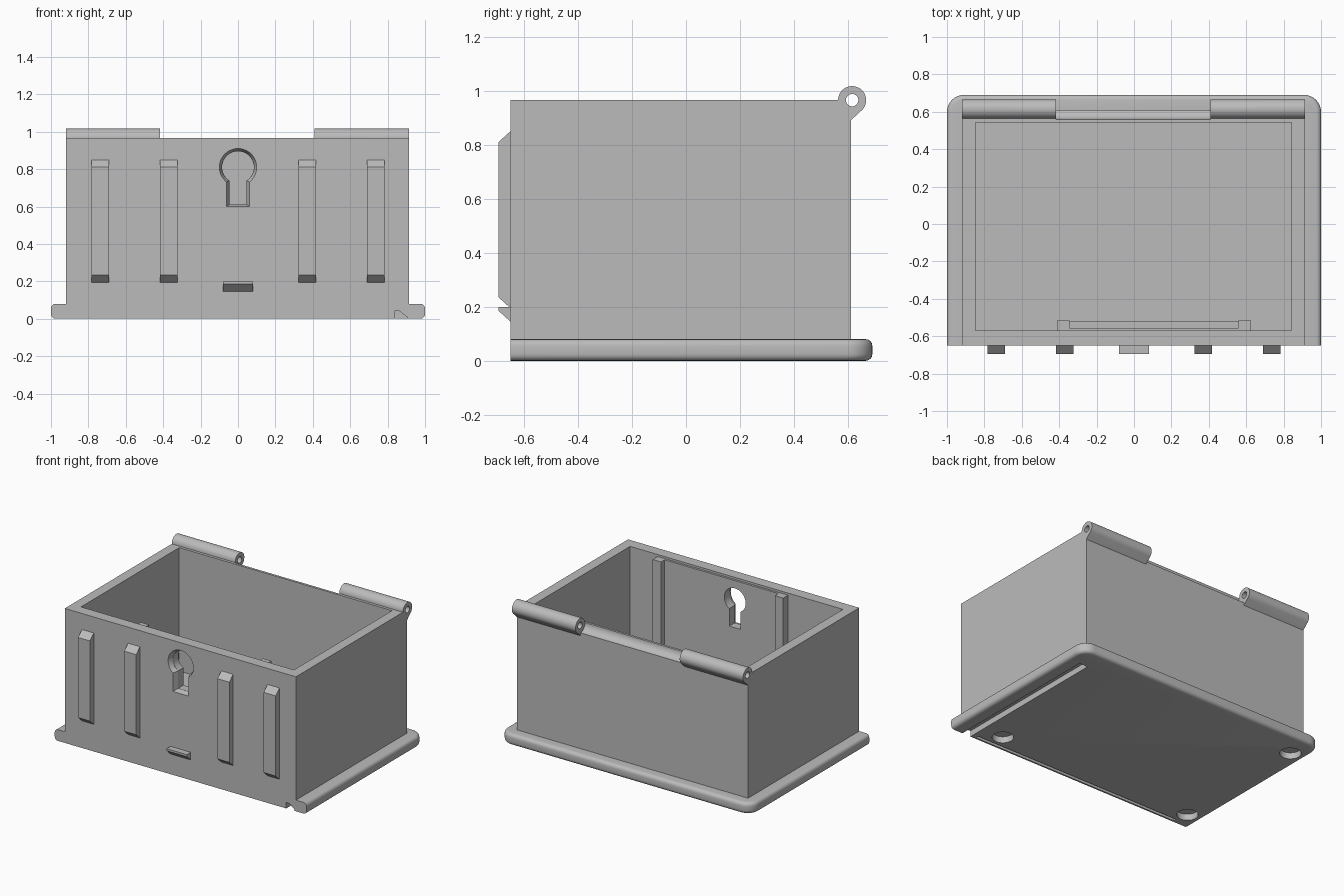
import bpy, bmesh
from math import sin, cos, pi, asin, radians

cube = bpy.data.objects.get("Cube")
if cube:
    bpy.data.objects.remove(cube, do_unlink=True)

grey = bpy.data.materials.new("light grey plastic")
grey.use_nodes = True
colour = (0.5, 0.5, 0.5, 1)
grey.diffuse_color = colour
grey.node_tree.nodes["Principled BSDF"].inputs["Base Color"].default_value = colour


def prism(name, pts, axis, a, b, end_pts=None):
    """Extrude a 2D outline along an axis, optionally tapering to end_pts."""
    def place(p, d):
        return {"x": (d, p[0], p[1]), "y": (p[0], d, p[1]), "z": (p[0], p[1], d)}[axis]
    bm = bmesh.new()
    lo = [bm.verts.new(place(p, a)) for p in pts]
    hi = [bm.verts.new(place(p, b)) for p in (end_pts or pts)]
    bm.faces.new(lo)
    bm.faces.new(hi)
    n = len(pts)
    for i in range(n):
        j = (i + 1) % n
        bm.faces.new((lo[i], lo[j], hi[j], hi[i]))
    bmesh.ops.recalc_face_normals(bm, faces=bm.faces)
    mesh = bpy.data.meshes.new(name)
    bm.to_mesh(mesh)
    bm.free()
    mesh.materials.append(grey)
    ob = bpy.data.objects.new(name, mesh)
    bpy.context.collection.objects.link(ob)
    return ob


def box(name, x0, x1, y0, y1, z0, z1):
    return prism(name, [(x0, y0), (x1, y0), (x1, y1), (x0, y1)], "z", z0, z1)


def arc(cx, cy, r, start, end, n):
    angles = [radians(start + (end - start) * i / n) for i in range(n + 1)]
    return [(cx + r * cos(t), cy + r * sin(t)) for t in angles]


def circle(cx, cy, r, n=32):
    return arc(cx, cy, r, 0, 360, n)[:-1]


def keyhole(r, w, bottom):
    """Round opening with a straight slot below it."""
    t = asin(w / r) * 180 / pi
    return arc(0, 0.81, r, -90 + t, 270 - t, 32) + [(-w, bottom), (w, bottom)]


def combine(target, other, operation):
    mod = target.modifiers.new("combine", "BOOLEAN")
    mod.operation = operation
    mod.solver = "EXACT"
    mod.object = other
    bpy.context.view_layer.objects.active = target
    bpy.ops.object.modifier_apply(modifier=mod.name)
    bpy.data.objects.remove(other, do_unlink=True)


def add(other):
    combine(body, other, "UNION")


def cut(other):
    combine(body, other, "DIFFERENCE")


FRONT, BACK, TOP, FLOOR = -0.65, 0.61, 0.965, 0.08

# Base flange: round back corners, soft edges, flat front
outline = [(-1, FRONT), (1, FRONT)] + arc(0.91, 0.6, 0.09, 0, 90, 8) + arc(-0.91, 0.6, 0.09, 90, 180, 8)
body = prism("storage_box", outline, "z", 0, FLOOR)
bm = bmesh.new()
bm.from_mesh(body.data)
soft = [e for e in bm.edges
        if abs(e.verts[0].co.z - e.verts[1].co.z) < 1e-4
        and max(v.co.y for v in e.verts) > FRONT + 0.01]
bmesh.ops.bevel(bm, geom=soft, offset=0.025, segments=4, profile=0.5, affect="EDGES")
bm.to_mesh(body.data)
bm.free()

# Walls and cavity
add(box("walls", -0.92, 0.915, FRONT, BACK, 0.03, TOP))
cut(box("cavity", -0.847, 0.843, -0.57, 0.543, FLOOR, 1.2))

# Lock guide inside the front wall
add(box("lock_backing", -0.36, 0.575, -0.6, -0.555, 0.05, 0.95))
add(box("lock_ledge", -0.36, 0.575, -0.6, -0.52, 0.05, 0.2))
for x in (-0.378, 0.592):
    add(box("lock_guide", x - 0.033, x + 0.033, -0.6, -0.515, 0.04, 0.95))

# Hinge knuckles blended into the back wall
AY, AZ = 0.615, 0.965
knuckle = [(0.6, 0.88), (BACK, 0.89)] + arc(AY, AZ, 0.052, -42, 180, 28) + [(0.575, 0.93)]
for x0, x1 in ((-0.92, -0.417), (0.41, 0.915)):
    add(prism("hinge_knuckle", knuckle, "x", x0, x1))

# Trough for the mating knuckle, and the pin hole
cut(prism("hinge_trough", circle(AY, AZ, 0.055), "x", -0.417, 0.41))
cut(prism("pin_hole", circle(AY, AZ, 0.023), "x", -1.2, 1.2))

# Keyhole with a chamfered front edge
cut(prism("keyhole_through", keyhole(0.085, 0.045, 0.612), "y", -0.8, -0.4))
cut(prism("keyhole_chamfer", keyhole(0.102, 0.064, 0.597), "y", -0.655, -0.615,
          keyhole(0.086, 0.046, 0.611)))

# Front ribs and clip
rib = [(-0.62, 0.195), (FRONT, 0.195), (-0.694, 0.235), (-0.694, 0.81), (FRONT, 0.85), (-0.62, 0.85)]
for x in (-0.737, -0.37, 0.37, 0.737):
    add(prism("front_rib", rib, "x", x - 0.047, x + 0.047))
clip = [(-0.62, 0.145), (FRONT, 0.145), (-0.694, 0.185), (-0.694, 0.2), (-0.62, 0.2)]
add(prism("front_clip", clip, "x", -0.08, 0.08))

# Underside grooves and round recesses
cut(prism("side_groove", [(0.838, -0.02), (0.838, 0.042), (0.862, 0.042), (0.905, 0.008), (0.905, -0.02)],
          "y", -0.8, 0.53))
cut(box("front_groove", -0.87, 0.8, -0.638, -0.615, -0.02, 0.02))
for x, y in ((0.67, -0.523), (-0.89, -0.523), (-0.89, 0.515)):
    cut(prism("foot_recess", circle(x, y, 0.07), "z", -0.02, 0.045))

# Smooth the rounded parts, keep the corners sharp
bpy.ops.object.select_all(action="DESELECT")
body.select_set(True)
bpy.context.view_layer.objects.active = body
bpy.ops.object.shade_smooth_by_angle(angle=radians(30))
